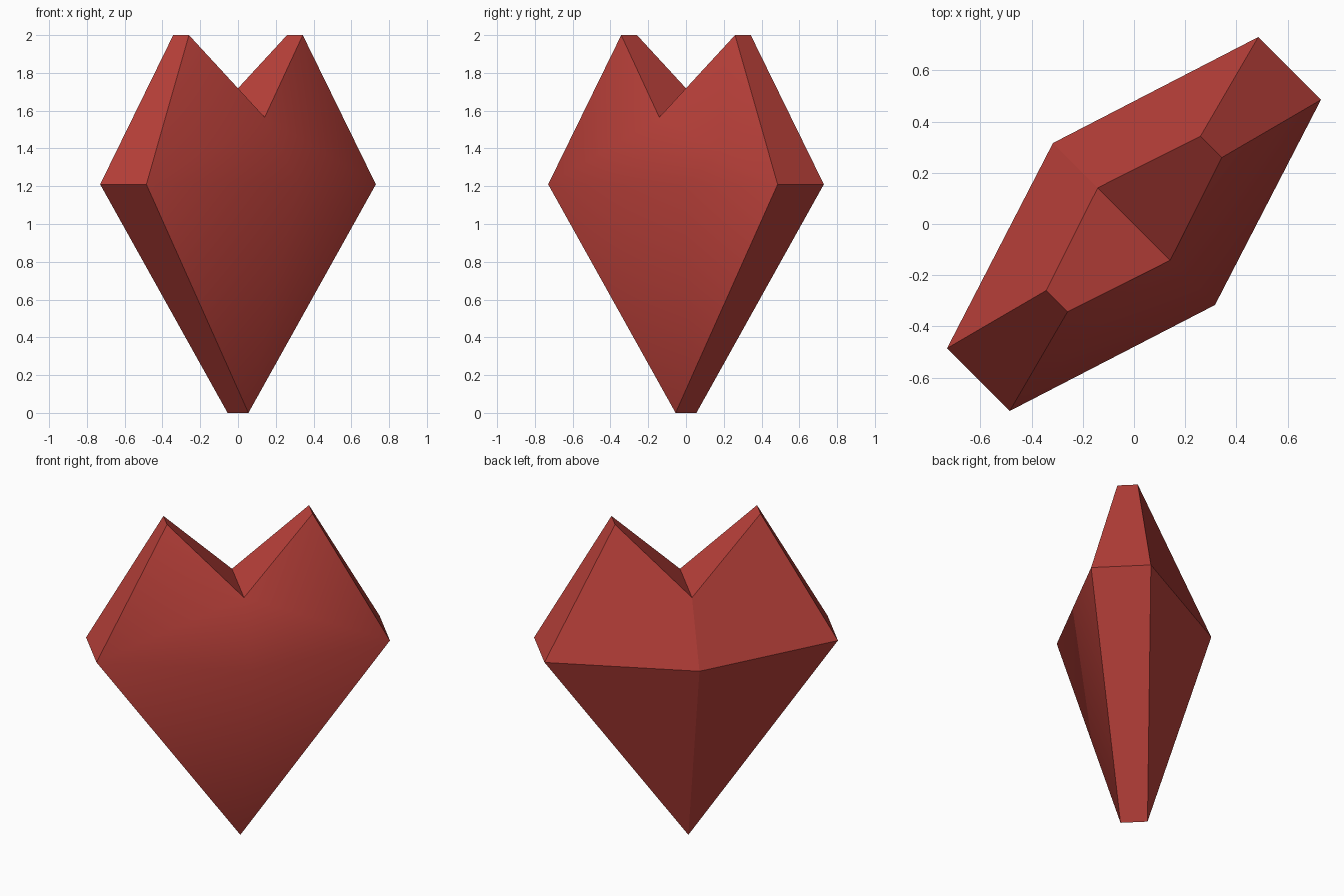
import bpy, bmesh, math

if "Cube" in bpy.data.objects:
    bpy.data.objects.remove(bpy.data.objects["Cube"])

# Material
mat = bpy.data.materials.new("deep red")
mat.diffuse_color = (0.5, 0.053, 0.043, 1.0)
mat.use_nodes = True
mat.node_tree.nodes["Principled BSDF"].inputs["Base Color"].default_value = mat.diffuse_color

# Heart outline, counter-clockwise seen from the front:
# (position along width, height, half thickness)
outline = [
    (0.0, 0.0, 0.078),      # bottom tip
    (0.859, 1.21, 0.173),   # right shoulder
    (0.426, 2.0, 0.059),    # right top
    (0.0, 1.565, 0.2),      # notch
    (-0.426, 2.0, 0.059),   # left top
    (-0.859, 1.21, 0.173),  # left shoulder
]
BULGE = (0.0, 1.21, 0.447)

R = math.sqrt(0.5)


def place(u, z, v):
    """The heart stands diagonally, turned 45 degrees about z."""
    return ((u + v) * R, (u - v) * R, z)


bm = bmesh.new()
points = outline + [BULGE]
front = [bm.verts.new(place(u, z, t)) for u, z, t in points]
back = [bm.verts.new(place(u, z, -t)) for u, z, t in points]

# Front (smooth) and back (faceted) faces around the bulge point
for f in [(0, 1, 6), (3, 6, 1, 2), (5, 6, 3, 4), (0, 6, 5)]:
    bm.faces.new([front[i] for i in f]).smooth = True
    bm.faces.new([back[i] for i in reversed(f)])

# Rim, with a sharp edge against the smooth front
for i in range(6):
    j = (i + 1) % 6
    bm.faces.new([front[i], back[i], back[j], front[j]])
    bm.edges.get((front[i], front[j])).smooth = False

mesh = bpy.data.meshes.new("heart")
bm.to_mesh(mesh)
bm.free()
mesh.materials.append(mat)
heart = bpy.data.objects.new("heart", mesh)
bpy.context.collection.objects.link(heart)
